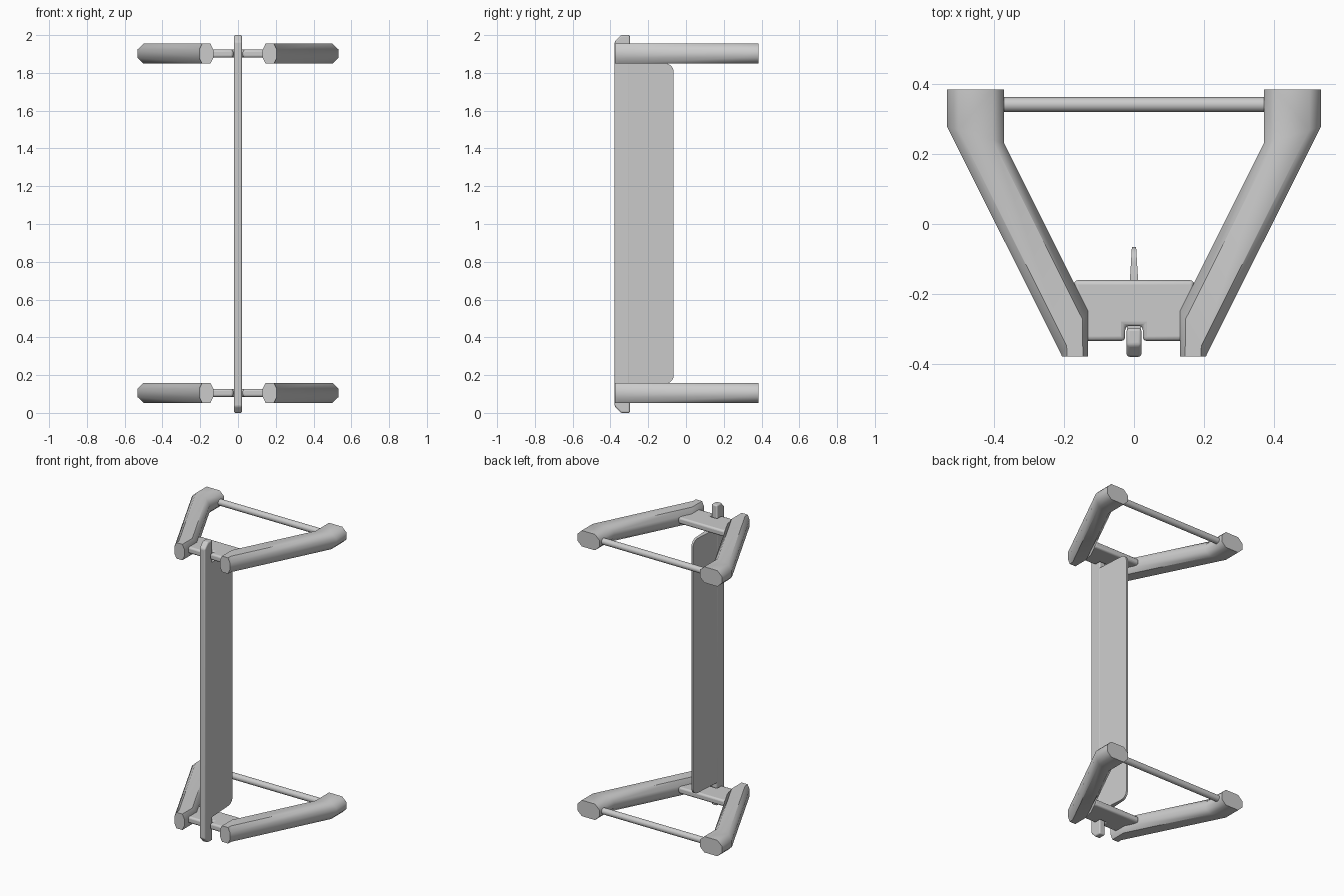
import bpy, bmesh, math

if "Cube" in bpy.data.objects:
    bpy.data.objects.remove(bpy.data.objects["Cube"])

LEVELS = {"lower": 0.106, "upper": 1.902}


def loft(name, rings, angle=35, bevel=0):
    """Skin a list of equal-length point rings and cap both ends."""
    bm = bmesh.new()
    vs = [[bm.verts.new(p) for p in ring] for ring in rings]
    n = len(rings[0])
    for a, b in zip(vs, vs[1:]):
        for i in range(n):
            j = (i + 1) % n
            bm.faces.new((a[i], a[j], b[j], b[i]))
    bm.faces.new(vs[0])
    bm.faces.new(vs[-1])
    bmesh.ops.recalc_face_normals(bm, faces=bm.faces)
    mesh = bpy.data.meshes.new(name)
    bm.to_mesh(mesh)
    bm.free()
    ob = bpy.data.objects.new(name, mesh)
    bpy.context.collection.objects.link(ob)
    if bevel:
        m = ob.modifiers.new("rounding", "BEVEL")
        m.width, m.segments, m.limit_method = bevel, 3, "ANGLE"
    bpy.ops.object.select_all(action="DESELECT")
    bpy.context.view_layer.objects.active = ob
    ob.select_set(True)
    bpy.ops.object.shade_smooth_by_angle(angle=math.radians(angle))
    return ob


# Bent side arm: inner and outer plan points, octagonal section
STATIONS = [((0.37, 0.383), (0.532, 0.383)),
            ((0.37, 0.23), (0.532, 0.277)),
            ((0.131, -0.247), (0.207, -0.372)),
            ((0.131, -0.377), (0.205, -0.377))]
SECTION = [(0, -0.022), (0, 0.022), (0.2, 0.053), (0.8, 0.053),
           (1, 0.022), (1, -0.022), (0.8, -0.053), (0.2, -0.053)]


def arm(name, side, z):
    rings = [[(side * (a[0] + t * (b[0] - a[0])), a[1] + t * (b[1] - a[1]), z + h)
              for t, h in SECTION] for a, b in STATIONS]
    loft(name, rings, 50)


for level, z in LEVELS.items():
    for label, side in (("left", -1), ("right", 1)):
        arm(f"{level}_{label}_arm", side, z)

    # Thin rod joining the wide ends of the arms
    circle = [(0.021 * math.cos(i * math.pi / 8), 0.021 * math.sin(i * math.pi / 8))
              for i in range(16)]
    loft(f"{level}_back_rod", [[(x, 0.34 + c, z + s) for c, s in circle]
                               for x in (-0.4, 0.4)])

    # Crosspiece with a slot for the pole
    half = [(0.025, -0.29), (0.025, -0.333), (0.16, -0.333), (0.172, -0.16)]
    plan = half + [(-x, y) for x, y in reversed(half)]
    loft(f"{level}_crosspiece", [[(x, y, z + h) for x, y in plan]
                                 for h in (-0.021, 0.021)], 40, 0.012)

# Tall upright with sloped front corners
side_view = [(-0.378, 0.035), (-0.345, 0), (-0.297, 0),
             (-0.297, 2), (-0.345, 2), (-0.378, 1.965)]
loft("upright_pole", [[(x, y, z) for y, z in side_view] for x in (-0.021, 0.021)],
     40, 0.008)

# Tapered blade with rounded rear corners
R = 0.045
corner = [(-0.065 - R + R * math.cos(a), R * math.sin(a))
          for a in (i * math.pi / 12 for i in range(7))]
outline = [(-0.31, 1.85), (-0.31, 0.155)]
outline += [(y, 0.155 + R - s) for y, s in reversed(corner)]
outline += [(y, 1.85 - R + s) for y, s in corner]


def thickness(y):
    return 0.006 + (-0.065 - y) * 0.06


loft("blade", [[(s * thickness(y), y, z) for y, z in outline] for s in (-1, 1)], 40)
